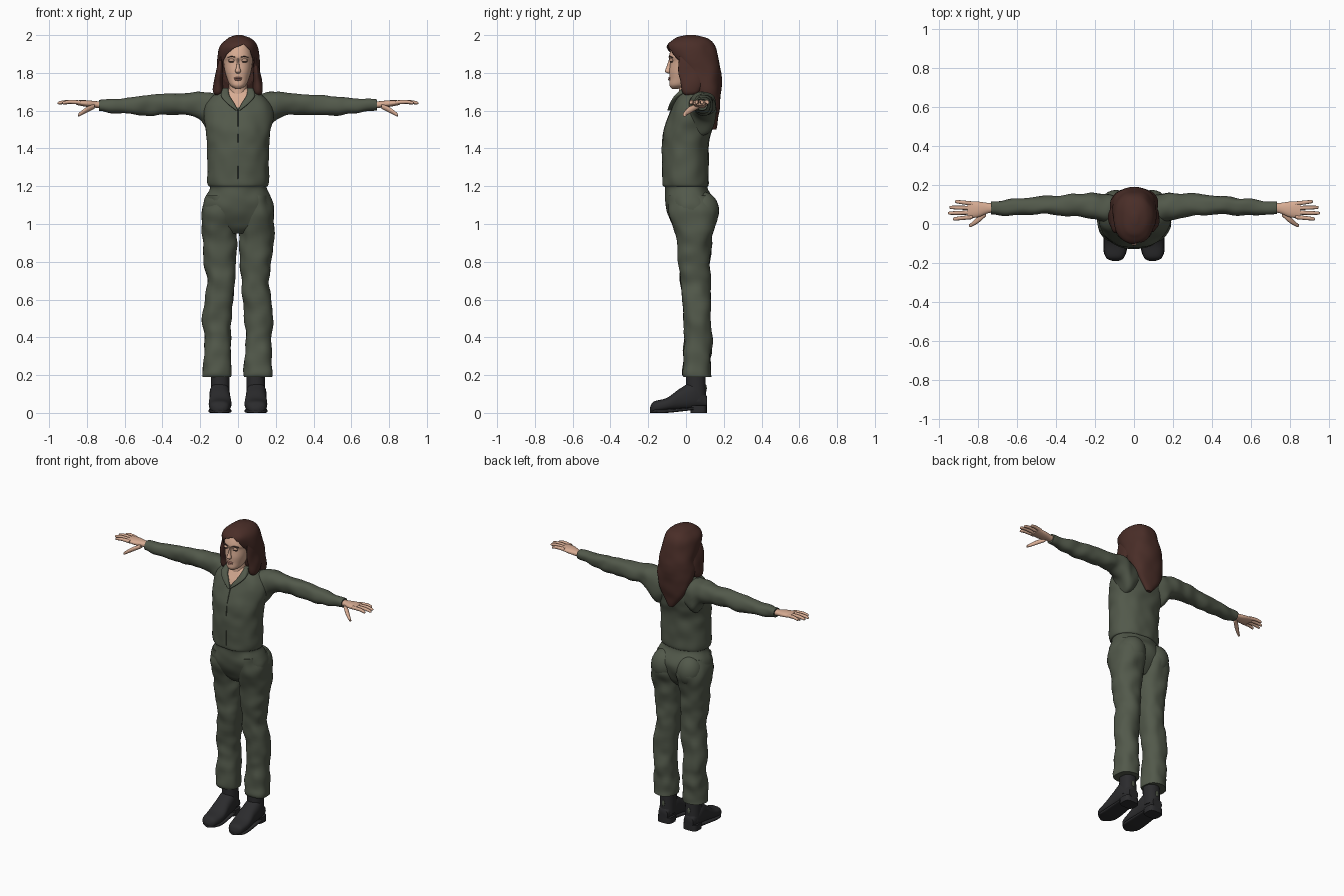
import bpy, bmesh, math
from mathutils import Vector, Matrix, noise

if "Cube" in bpy.data.objects:
    bpy.data.objects.remove(bpy.data.objects["Cube"])


def material(name, red, green, blue):
    m = bpy.data.materials.new(name)
    m.diffuse_color = (red, green, blue, 1)
    m.use_nodes = True
    node = m.node_tree.nodes["Principled BSDF"]
    node.inputs["Base Color"].default_value = m.diffuse_color
    node.inputs["Roughness"].default_value = .8
    return m


CLOTH = material("olive cloth", .085, .1, .07)
SEAM = material("dark olive seam", .055, .065, .045)
SKIN = material("skin", .68, .41, .29)
LIPS = material("lips", .5, .23, .18)
HAIR = material("brown hair", .068, .027, .021)
BOOT = material("black leather", .024, .024, .026)
DARK = material("dark brown lash", .06, .035, .03)


def finish(name, bm, *materials):
    bmesh.ops.recalc_face_normals(bm, faces=bm.faces)
    mesh = bpy.data.meshes.new(name)
    bm.to_mesh(mesh)
    bm.free()
    for m in materials:
        mesh.materials.append(m)
    ob = bpy.data.objects.new(name, mesh)
    bpy.context.collection.objects.link(ob)
    bpy.ops.object.select_all(action='DESELECT')
    bpy.context.view_layer.objects.active = ob
    ob.select_set(True)
    bpy.ops.object.shade_smooth_by_angle(angle=math.radians(50))
    return ob


def spline(a, b, c, d, t):
    """Catmull-Rom blend between rings b and c."""
    return [q + t / 2 * (r - p + t * (2*p - 5*q + 4*r - s + t * (3*(q - r) + s - p)))
            for p, q, r, s in zip(a, b, c, d)]


def loft(name, rings, *materials, axis=2, power=.9, sides=32, steps=6, crease=0, rule=None, side=1):
    """Skin of rounded sections: (position, low, high, low, high) along an axis."""
    u, v = [i for i in range(3) if i != axis]
    padded = [rings[0], *rings, rings[-1]]
    dense = [spline(*padded[i:i + 4], k / steps)
             for i in range(len(rings) - 1) for k in range(steps)] + [rings[-1]]
    bm = bmesh.new()
    loops = []
    for position, u_low, u_high, v_low, v_high in dense:
        loop = []
        for k in range(sides):
            angle = math.tau * k / sides
            out = Vector()
            out[u], out[v] = math.cos(angle), math.sin(angle)
            p = Vector()
            p[axis] = position
            for i, low, high in ((u, u_low, u_high), (v, v_low, v_high)):
                p[i] = (low + high) / 2 + (high - low) / 2 * math.copysign(abs(out[i]) ** power, out[i])
            p += out * crease * noise.noise(p * 14 + Vector((side, 0, 0)))
            p.x *= side
            loop.append(bm.verts.new(p))
        loops.append(loop)
    for lower, upper in zip(loops, loops[1:]):
        for k in range(sides):
            bm.faces.new((lower[k - 1], lower[k], upper[k], upper[k - 1]))
    bm.faces.new(loops[0])
    bm.faces.new(loops[-1])
    if rule:
        for f in bm.faces:
            f.material_index = rule(f.calc_center_median())
    return finish(name, bm, *materials)


def blob(name, centre, radii, mat):
    bm = bmesh.new()
    bmesh.ops.create_uvsphere(bm, u_segments=24, v_segments=16, radius=1,
                              matrix=Matrix.LocRotScale(centre, None, radii))
    return finish(name, bm, mat)


def symmetric(rings):
    """Expand (height, half width, front, back) to sections centred on x."""
    return [(z, -width, width, front, back) for z, width, front, back in rings]


# Torso of the coverall, with the open neck showing skin
def open_neck(centre):
    return int(centre.y < .03 and abs(centre.x) < (centre.z - 1.6) * .6)


torso = [(.95, .09, -.03, .09), (1, .17, -.07, .13), (1.1, .187, -.11, .16),
         (1.19, .152, -.108, .115), (1.22, .162, -.122, .12), (1.4, .163, -.125, .12),
         (1.5, .173, -.115, .14), (1.6, .185, -.08, .15), (1.67, .145, -.05, .145),
         (1.72, .05, -.02, .09)]
loft("torso", symmetric(torso), CLOTH, SKIN, sides=72, steps=9, crease=.007, rule=open_neck)
zip_path = [(z, .003, front - .003, front + .02) for z, width, front, back in torso[4:8]]
loft("front_zip", symmetric(zip_path), SEAM, sides=8)

# Limbs, boots, hands and paired features, made for both sides
for side, label in ((1, "left"), (-1, "right")):
    def part(name, rings, mat, **options):
        return loft(label + "_" + name, rings, mat, side=side, **options)

    def pair(name, centre, radii, mat):
        x, y, z = centre
        return blob(label + "_" + name, (x * side, y, z), radii, mat)

    part("sleeve", [
        (.08, 0, .14, 1.5, 1.67), (.14, 0, .155, 1.47, 1.695), (.2, .025, .16, 1.55, 1.7),
        (.3, .04, .155, 1.58, 1.69), (.46, .05, .14, 1.575, 1.685),
        (.6, .045, .13, 1.585, 1.67), (.735, .05, .115, 1.6, 1.66)],
        CLOTH, axis=0, crease=.011, steps=9)
    part("collar", [
        (1.6, 0, .01, -.1, -.08), (1.64, .02, .06, -.085, -.06),
        (1.68, .045, .09, -.06, -.03), (1.72, .05, .08, -.02, .05)], CLOTH, power=.7)
    part("trouser_leg", [
        (1.15, .01, .165, -.09, .13), (1.06, 0, .19, -.09, .17), (.93, .006, .188, -.055, .138),
        (.8, .012, .178, -.04, .13), (.68, .02, .163, -.03, .13), (.5, .035, .188, -.01, .13),
        (.38, .04, .178, -.01, .135), (.23, .03, .185, -.02, .13), (.19, .035, .184, -.01, .13)],
        CLOTH, power=.85, crease=.011, steps=9)
    pair("buttock", (.092, .09, 1.07), (.085, .085, .1), CLOTH)

    # Boot
    part("boot_shaft", [(.06, .045, .145, 0, .108), (.26, .045, .14, 0, .1)], BOOT)
    part("boot_foot", [
        (-.19, .08, .11, .01, .03), (-.17, .05, .145, 0, .06), (-.1, .035, .155, .01, .08),
        (-.03, .04, .15, .015, .13), (.04, .045, .15, .02, .16), (.11, .06, .13, .03, .09)],
        BOOT, axis=1, power=.8)
    part("boot_sole", [
        (-.19, .08, .11, 0, .015), (-.16, .045, .15, 0, .02), (-.1, .035, .156, 0, .02),
        (.04, .045, .15, .015, .03)], BOOT, axis=1, power=.5)
    part("boot_heel", [(0, .045, .146, .025, .11), (.04, .045, .146, .02, .11)], BOOT, power=.6)
    pair("boot_tab", (.095, .105, .13), (.01, .005, .02), CLOTH)

    # Hand
    part("palm", [
        (.71, .06, .105, 1.61, 1.65), (.75, .055, .108, 1.615, 1.65),
        (.8, .035, .115, 1.62, 1.655), (.855, .03, .116, 1.63, 1.655)], SKIN, axis=0)
    part("thumb", [
        (.76, .04, .075, 1.61, 1.635), (.8, .005, .04, 1.59, 1.62),
        (.84, -.016, .002, 1.57, 1.59), (.846, -.01, 0, 1.57, 1.58)], SKIN, axis=0, sides=12)
    for i, (finger, reach) in enumerate(zip(("index", "middle", "ring", "little"),
                                            (.93, .955, .948, .918))):
        path = []
        for t, radius in ((0, .011), (.6, .01), (.93, .008), (1, .003)):
            x = .83 + (reach - .83) * t
            y = .036 + .023 * i + .007 * (i - 1.5) * t
            z = 1.643 + .006 * math.sin(t * 3) - .004 * t
            path.append((x, y - radius, y + radius, z - radius, z + radius))
        part(finger + "_finger", path, SKIN, axis=0, sides=12)

    # Eye, brow and the lock of hair falling over the shoulder
    pair("lash", (.034, -.077, 1.859), (.015, .01, .004), DARK)
    pair("eyelid", (.034, -.077, 1.867), (.016, .011, .008), SKIN)
    part("brow", [
        (.012, -.092, -.08, 1.88, 1.885), (.035, -.09, -.075, 1.884, 1.889),
        (.055, -.08, -.066, 1.88, 1.883)], DARK, axis=0, sides=12)
    part("hair_lock", [
        (1.68, .095, .115, 0, .03), (1.7, .08, .13, -.02, .07), (1.75, .08, .128, -.03, .09),
        (1.82, .08, .113, -.045, .09), (1.9, .088, .095, -.03, .04)], HAIR, crease=.006)

# Neck and head
loft("neck", symmetric([(1.62, .05, -.04, .08), (1.77, .047, -.035, .08)]), SKIN)
loft("head", symmetric([
    (1.716, .015, -.075, -.04), (1.735, .042, -.088, .02), (1.77, .058, -.087, .06),
    (1.81, .07, -.088, .09), (1.86, .077, -.083, .11), (1.89, .078, -.09, .11),
    (1.95, .06, -.065, .09), (1.97, .02, -.02, .05)]), SKIN, sides=48)
loft("nose", symmetric([
    (1.796, .006, -.094, -.08), (1.808, .015, -.111, -.08), (1.835, .008, -.102, -.08),
    (1.88, .004, -.088, -.07)]), SKIN, sides=20)
blob("upper_lip", (0, -.085, 1.773), (.022, .01, .005), LIPS)
blob("lower_lip", (0, -.084, 1.764), (.019, .011, .006), LIPS)

# Long hair, with the face opening cut out below an off-centre parting
hair = loft("long_hair", [
    (1.5, -.01, .025, .14, .16), (1.6, -.09, .09, .09, .18), (1.68, -.115, .12, .04, .185),
    (1.75, -.12, .122, 0, .186), (1.82, -.112, .116, -.04, .184), (1.93, -.1, .103, -.102, .16),
    (1.98, -.06, .07, -.065, .12), (2, -.012, .022, 0, .05)],
    HAIR, power=.88, sides=64, steps=8, crease=.006)
outline = [(.03, 1.95), (-.02, 1.932), (-.058, 1.9), (-.08, 1.86), (-.085, 1.6),
           (.085, 1.6), (.082, 1.86), (.062, 1.92)]
bm = bmesh.new()
face = bm.faces.new([bm.verts.new((x, -.3, z)) for x, z in outline])
added = bmesh.ops.extrude_face_region(bm, geom=[face])["geom"]
bmesh.ops.translate(bm, vec=(0, .31, 0), verts=[g for g in added if isinstance(g, bmesh.types.BMVert)])
cutter = finish("face_opening", bm, HAIR)
cutter.hide_render = True
cut = hair.modifiers.new("opening", 'BOOLEAN')
cut.operation, cut.object, cut.solver = 'DIFFERENCE', cutter, 'EXACT'
bpy.context.view_layer.objects.active = hair
bpy.ops.object.modifier_apply(modifier="opening")
bpy.data.objects.remove(cutter)
